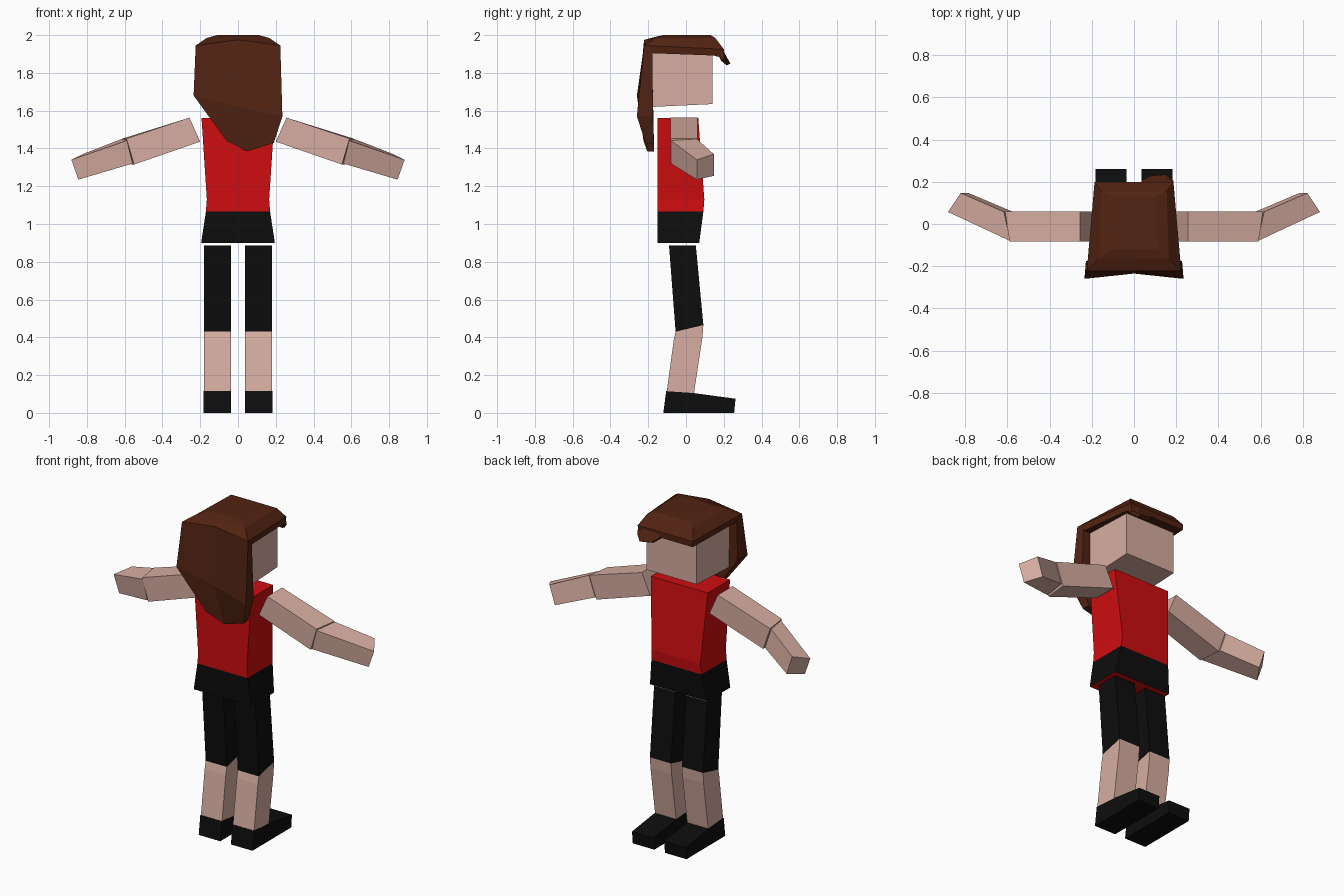
import bpy, bmesh

if "Cube" in bpy.data.objects:
    bpy.data.objects.remove(bpy.data.objects["Cube"])


def material(name, rgb):
    m = bpy.data.materials.new(name)
    m.diffuse_color = (*rgb, 1)
    m.use_nodes = True
    m.node_tree.nodes["Principled BSDF"].inputs["Base Color"].default_value = m.diffuse_color
    return m


SKIN = material("skin", (0.68, 0.42, 0.36))
RED = material("red", (0.62, 0.004, 0.005))
BROWN = material("brown", (0.085, 0.017, 0.006))
BLACK = material("black", (0.004, 0.004, 0.004))


def loft(name, rings, mats, rule=None):
    """Skin a list of equal-length rings and close both ends."""
    bm = bmesh.new()
    loops = [[bm.verts.new(p) for p in ring] for ring in rings]
    n = len(loops[0])
    for i, (a, b) in enumerate(zip(loops, loops[1:])):
        for k in range(n):
            f = bm.faces.new((a[k], a[(k + 1) % n], b[(k + 1) % n], b[k]))
            f.material_index = rule(i) if rule else 0
    bm.faces.new(loops[0])
    bm.faces.new(loops[-1])
    bmesh.ops.recalc_face_normals(bm, faces=bm.faces)
    me = bpy.data.meshes.new(name)
    bm.to_mesh(me)
    bm.free()
    for m in mats:
        me.materials.append(m)
    ob = bpy.data.objects.new(name, me)
    bpy.context.collection.objects.link(ob)
    return ob


def rect(x0, x1, y0, y1, z0, z1):
    """Ring running around x and y; z may differ between back and face side."""
    return [(x0, y0, z0), (x1, y0, z0), (x1, y1, z1), (x0, y1, z1)]


def flip(rings, s):
    return [[(x * s, y, z) for x, y, z in r] for r in rings]


# Head
loft("head", [rect(-.17, .17, -.18, .14, 1.62, 1.635),
              rect(-.17, .17, -.18, .14, 1.93, 1.92)], [SKIN])

# Torso: shirt above, shorts band at the bottom, red underside
loft("torso", [rect(-.195, .195, -.15, .07, .9, .9),
               rect(-.17, .17, -.15, .092, 1.065, 1.065),
               rect(-.165, .165, -.15, .097, 1.13, 1.13),
               rect(-.193, .193, -.15, .065, 1.56, 1.56)],
     [RED, BLACK], lambda i: 1 if i == 0 else 0)

# Arms and legs, mirrored
for s, side in ((1, "right"), (-1, "left")):
    loft(side + "_upper_arm", flip([
        [(.2, -.083, 1.436), (.257, -.083, 1.563), (.257, .06, 1.563), (.2, .06, 1.436)],
        [(.55, -.083, 1.315), (.59, -.083, 1.452), (.612, .06, 1.452), (.565, .06, 1.315)],
    ], s), [SKIN])
    loft(side + "_forearm", flip([
        [(.558, -.08, 1.32), (.588, -.08, 1.442), (.617, .058, 1.45), (.575, .058, 1.325)],
        [(.845, .057, 1.235), (.882, .057, 1.34), (.822, .147, 1.37), (.785, .147, 1.255)],
    ], s), [SKIN])
    loft(side + "_leg", flip([
        rect(.037, .18, -.105, .04, .09, .09),
        rect(.037, .18, -.065, .087, .385, .4),
        rect(.037, .18, -.055, .092, .43, .465),
        rect(.037, .18, -.09, .052, .887, .887),
    ], s), [SKIN, BLACK], lambda i: 1 if i == 2 else 0)
    shoe = [(-.12, 0), (.255, 0), (.262, .075), (.04, .105), (-.105, .115)]
    loft(side + "_shoe", flip([[(x, y, z) for y, z in shoe]
                               for x in (.036, .182)], s), [BLACK])


# Hair cap: stacked rings with a raised middle at the back
def cap_ring(wb, wf, yb, yf, zb, zm, zf):
    return [(-wb, yb, zb), (0, yb, zm), (wb, yb, zb), (wf, yf, zf), (-wf, yf, zf)]


loft("hair_cap", [cap_ring(.215, .185, -.2, .2, 1.905, 1.905, 1.89),
                  cap_ring(.224, .187, -.222, .2, 1.945, 1.975, 1.925),
                  cap_ring(.165, .155, -.165, .155, 1.985, 1.99, 1.985),
                  cap_ring(.11, .1, -.12, .13, 2, 2, 2)], [BROWN])


# Fringe lobe hanging over one side of the brow
def lobe(x, y, z):
    return [(x, .15, 1.925), (x, .19, 1.93), (x, y, z + .01),
            (x, y - .02, z), (x, .175, 1.885), (x, .15, 1.89)]


loft("fringe", [lobe(.035, .205, 1.88), lobe(.075, .228, 1.85),
                lobe(.15, .235, 1.84), lobe(.187, .205, 1.865)], [BROWN])

# Long back hair: outer surface, and inner surface towards the head
outer = [[(-.224, -.222, 1.945), (0, -.222, 1.975), (.224, -.222, 1.945)],
         [(-.235, -.26, 1.68), (0, -.235, 1.62), (.235, -.26, 1.57)],
         [(-.06, -.225, 1.44), (.05, -.205, 1.385), (.19, -.215, 1.43)]]
inner_y = (-.178, -.175, -.17)
loft("back_hair", [row + [(x * .97, y, z) for x, _, z in reversed(row)]
                   for row, y in zip(outer, inner_y)], [BROWN])
